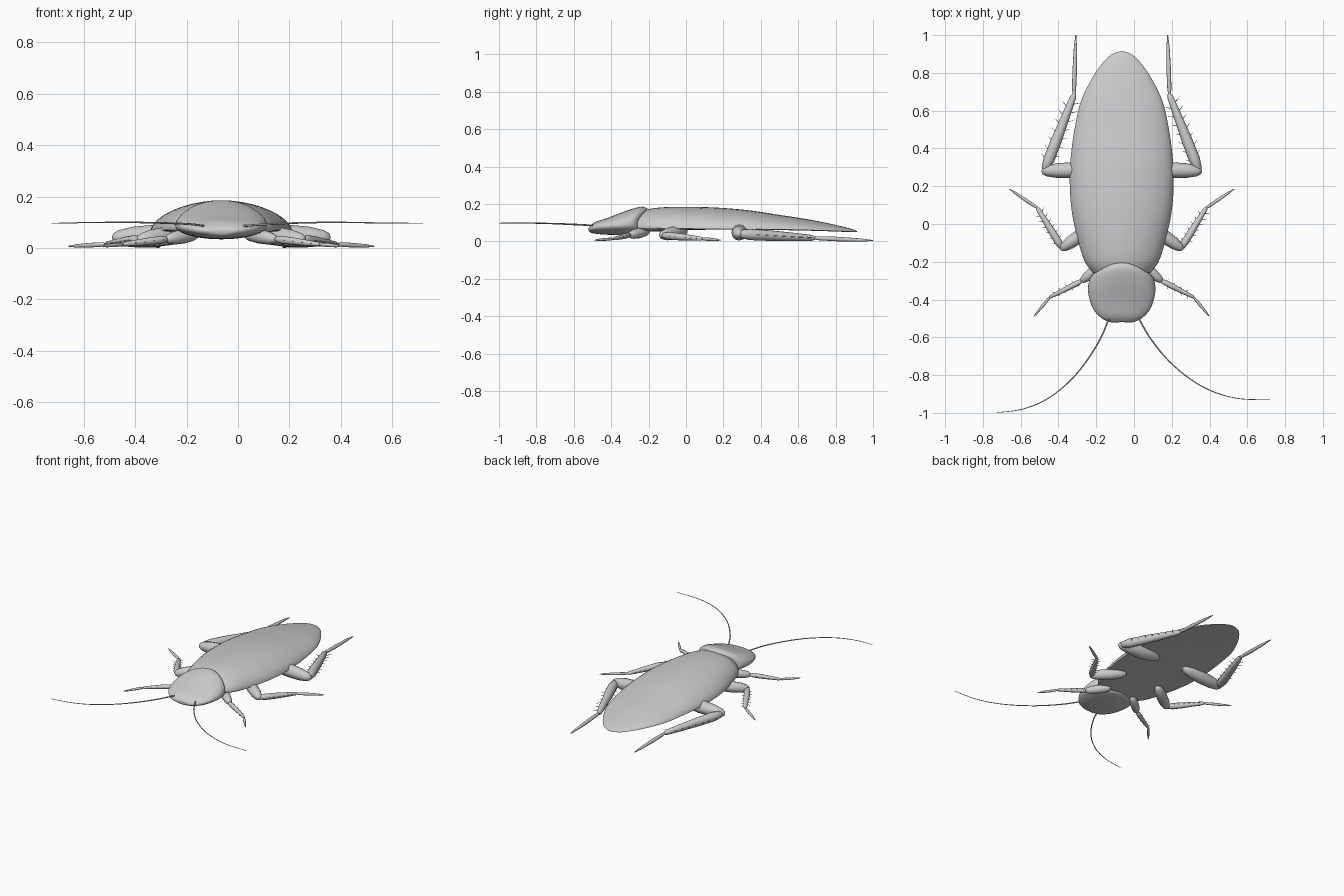
import bpy, bmesh, math
from mathutils import Vector

cube = bpy.data.objects.get("Cube")
if cube:
    bpy.data.objects.remove(cube, do_unlink=True)

CX = -0.065  # body axis

shell = bpy.data.materials.new("shell grey")
shell.use_nodes = True
shell.diffuse_color = (0.6, 0.6, 0.6, 1)
shell.node_tree.nodes["Principled BSDF"].inputs["Base Color"].default_value = (0.6, 0.6, 0.6, 1)


def spline(points, steps):
    """Smooth interpolation through tuples of any length."""
    pts = [Vector(p) for p in points]
    out = []
    for i in range(len(pts) - 1):
        a, b, c, d = pts[max(i - 1, 0)], pts[i], pts[i + 1], pts[min(i + 2, len(pts) - 1)]
        for k in range(steps):
            t = k / steps
            out.append(0.5 * (2 * b + (c - a) * t + (2 * a - 5 * b + 4 * c - d) * t ** 2
                              + (3 * b - a - 3 * c + d) * t ** 3))
    return out + [pts[-1]]


def skin(name, tubes, angle=50):
    """Bridge lists of rings into closed, smooth-shaded tubes."""
    bm = bmesh.new()
    for rings in tubes:
        loops = [[bm.verts.new(p) for p in ring] for ring in rings]
        n = len(loops[0])
        for a, b in zip(loops, loops[1:]):
            for i in range(n):
                j = (i + 1) % n
                bm.faces.new((a[i], a[j], b[j], b[i]))
        bm.faces.new(loops[0])
        bm.faces.new(loops[-1])
    bmesh.ops.recalc_face_normals(bm, faces=bm.faces)
    mesh = bpy.data.meshes.new(name)
    bm.to_mesh(mesh)
    bm.free()
    mesh.materials.append(shell)
    obj = bpy.data.objects.new(name, mesh)
    bpy.context.collection.objects.link(obj)
    bpy.ops.object.select_all(action="DESELECT")
    obj.select_set(True)
    bpy.context.view_layer.objects.active = obj
    bpy.ops.object.shade_smooth_by_angle(angle=math.radians(angle))
    return obj


def hull(name, stations, bend=0.0, power=1.0, sides=40):
    """Loft of sections (y, half width, edge z, top z, bottom z)."""
    sections = spline(stations, 5)
    rings = []
    for k, (y, w, edge, top, low) in enumerate(sections):
        shift = bend * k / (len(sections) - 1)
        ring = []
        for i in range(sides):
            a = math.tau * i / sides
            c, s = math.cos(a), math.sin(a)
            z = edge + (top - edge) * s ** power if s > 0 else edge + (edge - low) * s
            ring.append((CX + w * c, y - shift * c * c, z))
        rings.append(ring)
    return skin(name, [rings])


def tube(points, radii, sides=12):
    """Rings around a path."""
    rings = []
    for i, p in enumerate(points):
        way = (points[min(i + 1, len(points) - 1)] - points[max(i - 1, 0)]).normalized()
        u = way.cross(Vector((0, 0, 1))).normalized()
        v = u.cross(way)
        rings.append([p + radii[i] * (u * math.cos(math.tau * k / sides) + v * math.sin(math.tau * k / sides))
                      for k in range(sides)])
    return rings


FEMUR = [(0, .25), (.05, .55), (.18, .85), (.45, 1), (.75, .9), (.92, .65), (.98, .4), (1, .1)]
TIBIA = [(0, .3), (.03, .7), (.15, 1), (.4, .95), (.7, .75), (.95, .55), (1, .3)]
TARSUS = [(0, .5), (.1, .9), (.4, 1), (.8, .7), (1, .2)]


def limb(name, a, b, radius, profile):
    points = [a.lerp(b, t) for t, _ in profile]
    return skin(name, [tube(points, [radius * r for _, r in profile])])


def spines(name, a, b, radius, count, length):
    """Small thorns along both sides of a shin."""
    way = (b - a).normalized()
    across = way.cross(Vector((0, 0, 1))).normalized()
    thorns = []
    for side in (-1, 1):
        for i in range(count):
            root = a.lerp(b, 0.16 + 0.8 * (i + 0.25 * side) / count)
            root = root + across * side * radius * 0.4
            tip = root + (across * side + way * 0.6).normalized() * (length + radius * 0.5)
            thorns.append(tube([root, tip], [0.003, 0.0006], 5))
    return skin(name, thorns)


# Folded wings and abdomen
hull("wing_case", [
    (-.26, .150, .075, .150, .055), (-.20, .195, .073, .173, .052), (-.10, .228, .070, .184, .056),
    (.05, .262, .068, .185, .062), (.20, .275, .066, .179, .063), (.35, .270, .066, .165, .063),
    (.50, .250, .064, .142, .061), (.65, .216, .061, .119, .058), (.78, .152, .057, .093, .054),
    (.86, .095, .054, .074, .051), (.90, .050, .052, .062, .050), (.915, .006, .052, .054, .050)],
    power=1.12)

# Rounded neck shield with the head tucked below
hull("neck_shield", [
    (-.52, .015, .066, .070, .060), (-.512, .060, .067, .084, .048), (-.48, .112, .072, .106, .041),
    (-.42, .155, .080, .126, .036), (-.33, .178, .086, .160, .034), (-.26, .172, .090, .182, .036),
    (-.225, .155, .090, .185, .040), (-.205, .130, .090, .172, .048), (-.20, .090, .090, .140, .060)],
    bend=.06)

# Legs: hip, knee, ankle and toe for each pair, with femur, shin and foot radii
LEGS = {
    "front": [(.09, -.20, .055), (.215, -.305, .034), (.385, -.39, .014), (.465, -.49, .007),
              .028, .015, .008, 4, .012],
    "middle": [(.13, .00, .058), (.325, -.135, .032), (.45, .09, .014), (.595, .185, .007),
               .036, .020, .009, 6, .017],
    "hind": [(.10, .29, .056), (.425, .28, .040), (.25, .69, .018), (.243, 1.0, .005),
             .043, .030, .012, 7, .026],
}
for side, sign in (("left", 1), ("right", -1)):
    for pair, (*joints, thigh, shin, foot, count, length) in LEGS.items():
        hip, knee, ankle, toe = (Vector((CX + sign * x, y, z)) for x, y, z in joints)
        top = knee.lerp(hip, 0.05)
        label = f"{side}_{pair}"
        limb(label + "_femur", hip, knee, thigh, FEMUR)
        limb(label + "_shin", top, ankle, shin, TIBIA)
        limb(label + "_foot", ankle.lerp(top, 0.02), toe, foot, TARSUS)
        spines(label + "_spines", top, ankle, shin, count, length)

# Long curved feelers
FEELERS = {
    "right": [(-.125, -.48, .085), (-.19, -.63, .093), (-.31, -.80, .098), (-.45, -.92, .100),
              (-.59, -.98, .099), (-.725, -.998, .096)],
    "left": [(.015, -.48, .085), (.09, -.61, .091), (.21, -.75, .097), (.37, -.865, .100),
             (.54, -.922, .098), (.72, -.93, .096)],
}
for side, path in FEELERS.items():
    points = spline(path, 6)
    last = len(points) - 1
    skin(side + "_feeler", [tube(points, [.0045 - .003 * i / last for i in range(last + 1)], 8)])
